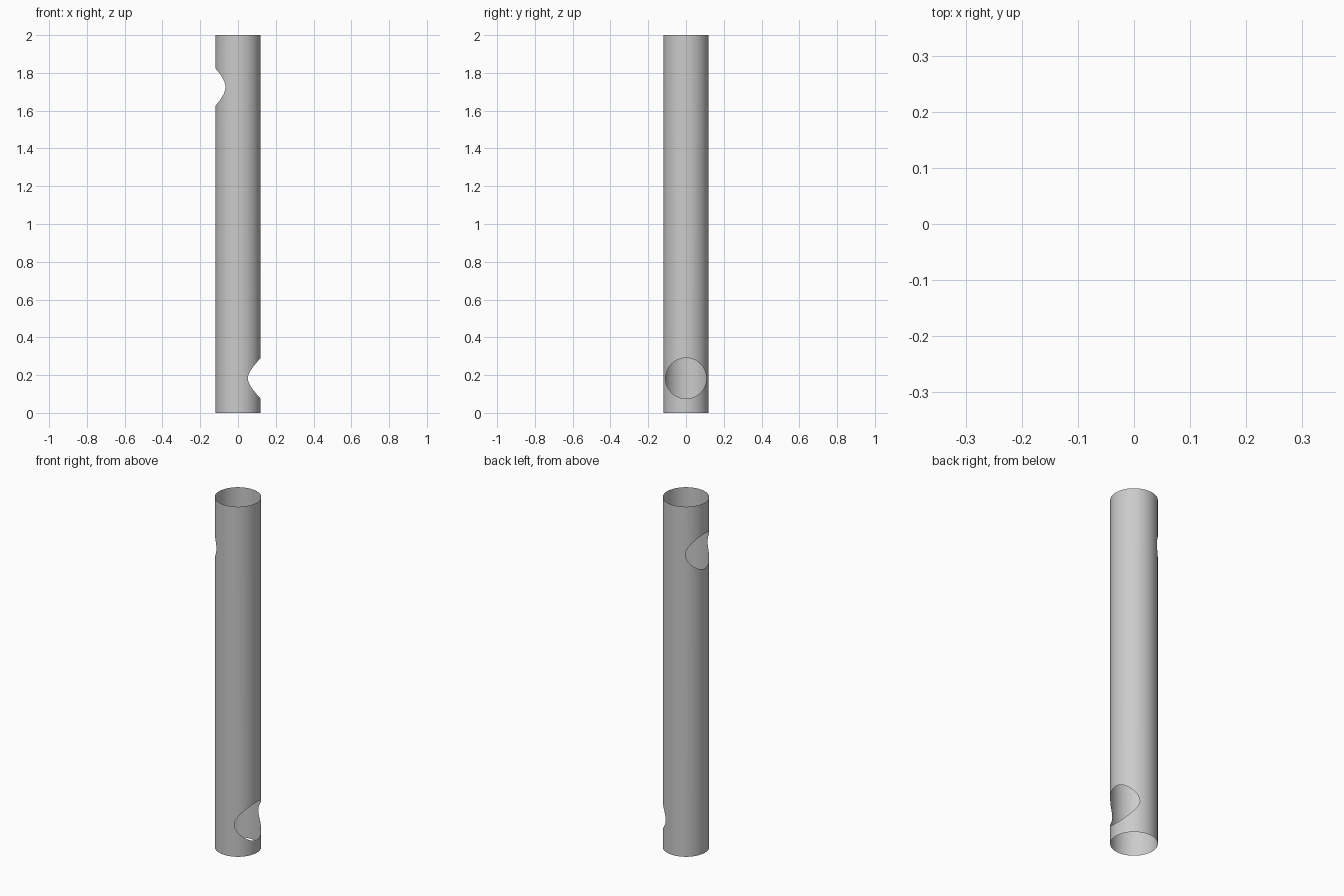
import bpy, bmesh
from math import sin, cos, asin, sqrt, pi

if "Cube" in bpy.data.objects:
    bpy.data.objects.remove(bpy.data.objects["Cube"])

R, H = 0.12, 2.0
# round side openings: (facing x sign, centre height, radius)
HOLES = [(1, 0.183, 0.108), (-1, 1.725, 0.10)]
STEPS = 24


def column_angles():
    """Angles round the tube, denser where a hole edge turns."""
    angles = []
    for side, _, r in HOLES:
        base = 0 if side > 0 else pi
        angles += [base + asin(r / R * sin(pi * (i / STEPS - 0.5))) for i in range(STEPS + 1)]
        edge = asin(r / R)
        angles += [base + s * (edge + (pi / 2 - edge) * k / 4) for s in (-1, 1) for k in (1, 2, 3)]
    return sorted(angles + [pi / 2, 3 * pi / 2])


def half_height(side, r, a):
    """Half height of the opening at this angle, zero outside it."""
    if cos(a) * side <= 0:
        return 0.0
    return sqrt(max(0.0, r * r - (R * sin(a)) ** 2))


# Open thin-walled tube, laid out in columns that step around both openings
bm = bmesh.new()
columns = []
for a in column_angles():
    zs = [0.0]
    for side, zc, r in HOLES:
        h = half_height(side, r, a)
        zs += [zc - h, zc + h]
    zs.append(H)
    columns.append([bm.verts.new((R * cos(a), R * sin(a), z)) for z in zs])

for i, left in enumerate(columns):
    right = columns[(i + 1) % len(columns)]
    for k in (0, 2, 4):
        bm.faces.new((left[k], right[k], right[k + 1], left[k + 1]))
bmesh.ops.remove_doubles(bm, verts=bm.verts, dist=1e-5)

mesh = bpy.data.meshes.new("tube")
bm.to_mesh(mesh)
bm.free()
tube = bpy.data.objects.new("tube_with_side_openings", mesh)
bpy.context.collection.objects.link(tube)
bpy.context.view_layer.objects.active = tube
tube.select_set(True)
bpy.ops.object.shade_smooth_by_angle()
